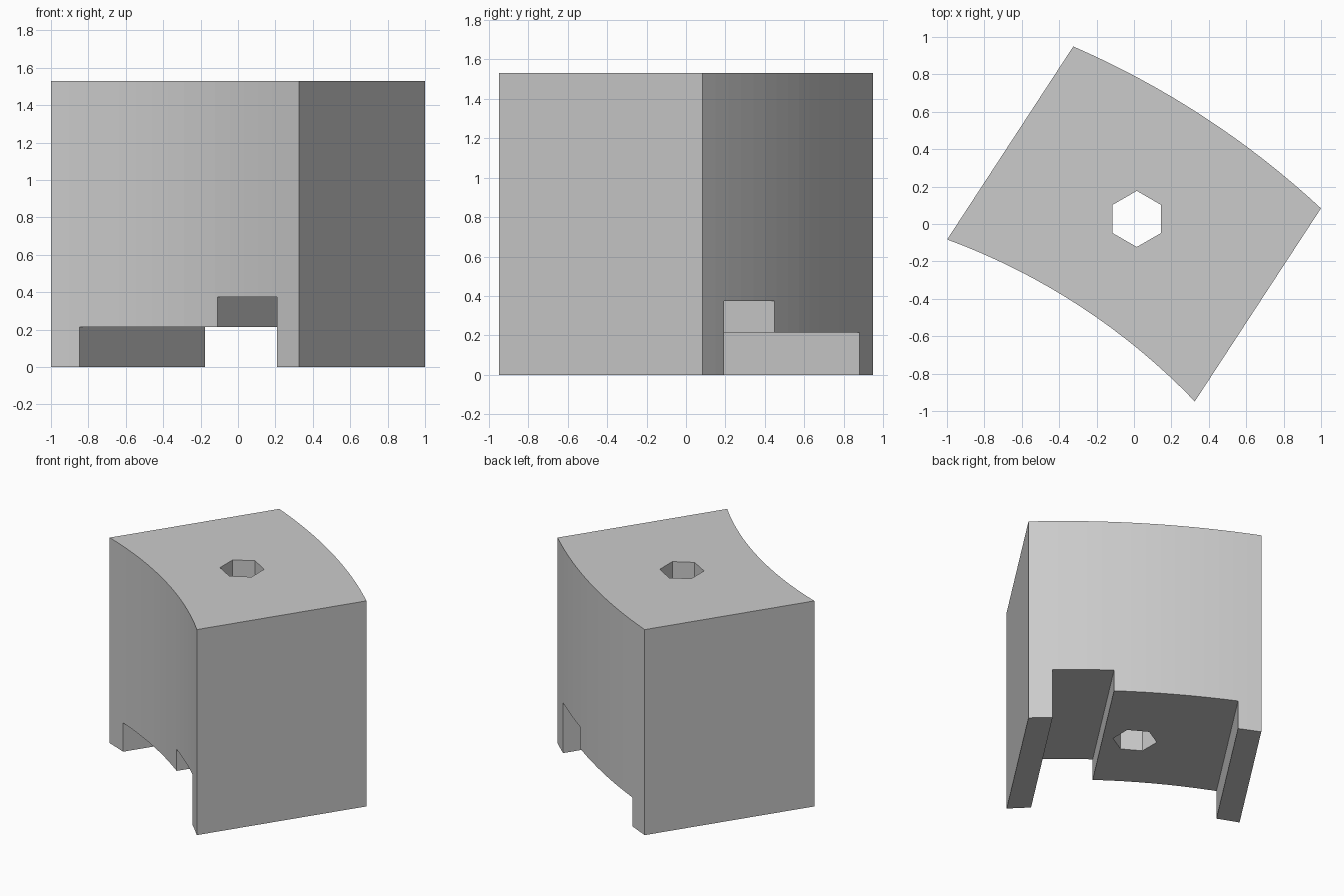
import bpy
import bmesh
import math
from mathutils import Matrix, Vector

old = bpy.data.objects.get("Cube")
if old:
    bpy.data.objects.remove(old, do_unlink=True)

TURN = Matrix.Rotation(math.atan2(-0.547, 0.837), 4, "Z")
HALF, HEIGHT, SEGMENTS = 0.791, 1.53, 16

grey = bpy.data.materials.new("plain grey")
grey.use_nodes = True
grey.diffuse_color = (0.6, 0.6, 0.6, 1)
grey.node_tree.nodes["Principled BSDF"].inputs["Base Color"].default_value = (0.6, 0.6, 0.6, 1)


def prism(name, outline, z0, z1, matrix=Matrix()):
    """Extrude a flat outline from z0 to z1."""
    bm = bmesh.new()
    face = bm.faces.new([bm.verts.new((x, y, z0)) for x, y in outline])
    new = bmesh.ops.extrude_face_region(bm, geom=[face])["geom"]
    bmesh.ops.translate(bm, vec=Vector((0, 0, z1 - z0)),
                        verts=[v for v in new if isinstance(v, bmesh.types.BMVert)])
    bmesh.ops.recalc_face_normals(bm, faces=bm.faces)
    bm.transform(matrix)
    mesh = bpy.data.meshes.new(name)
    bm.to_mesh(mesh)
    bm.free()
    mesh.materials.append(grey)
    obj = bpy.data.objects.new(name, mesh)
    bpy.context.collection.objects.link(obj)
    return obj


def arc(y_end, rise):
    """Points on a circular arc between the two side walls."""
    radius = (HALF ** 2 + rise ** 2) / (2 * rise)
    spread = math.asin(HALF / radius)
    points = []
    for i in range(SEGMENTS + 1):
        a = spread * (2 * i / SEGMENTS - 1)
        points.append((radius * math.sin(a), y_end + rise - radius * (1 - math.cos(a))))
    return points


def box(x0, x1):
    return [(x0, -2), (x1, -2), (x1, 2), (x0, 2)]


# Curved block: hollow front, bulging back
block = prism("curved_block", arc(-0.616, 0.09) + arc(0.617, 0.067)[::-1], 0, HEIGHT, TURN)

# Stepped channel underneath, and the six-sided hole
hexagon = [(0.015 + 0.15 * math.sin(k * math.pi / 3),
            0.027 + 0.15 * math.cos(k * math.pi / 3)) for k in range(6)]
cutters = [
    prism("channel_cutter", box(-0.63, 0.63), -0.2, 0.215, TURN),
    prism("step_cutter", box(0.217, 0.63), -0.2, 0.375, TURN),
    prism("hole_cutter", hexagon, -0.3, HEIGHT + 0.2),
]
for cutter in cutters:
    cutter.hide_render = True
    cutter.hide_set(True)
    mod = block.modifiers.new(cutter.name, "BOOLEAN")
    mod.operation = "DIFFERENCE"
    mod.solver = "EXACT"
    mod.object = cutter

# Apply the cuts and drop the helpers
bpy.context.view_layer.objects.active = block
for mod in list(block.modifiers):
    bpy.ops.object.modifier_apply(modifier=mod.name)
for cutter in cutters:
    bpy.data.objects.remove(cutter, do_unlink=True)
